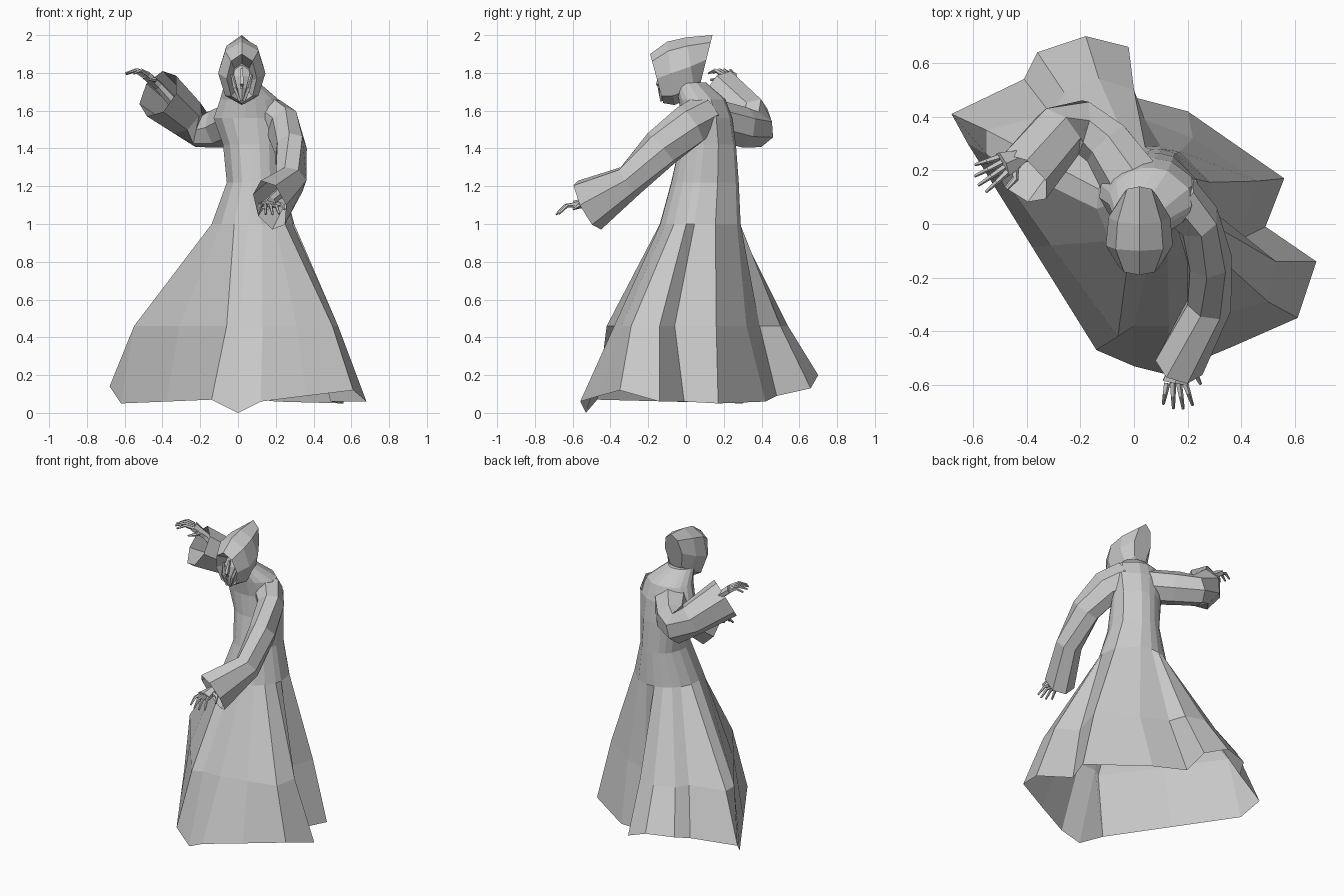
import bpy, bmesh
from math import sin, cos, pi, radians
from mathutils import Vector

cube = bpy.data.objects.get("Cube")
if cube:
    bpy.data.objects.remove(cube, do_unlink=True)

GREY = (0.58, 0.58, 0.58, 1.0)
cloth = bpy.data.materials.new("plain_grey")
cloth.use_nodes = True
cloth.diffuse_color = GREY
cloth.node_tree.nodes["Principled BSDF"].inputs["Base Color"].default_value = GREY


def loft(bm, rings, cap_start=False, cap_end=False):
    """Skin a list of rings that all have the same number of points."""
    loops = [[bm.verts.new(p) for p in ring] for ring in rings]
    for low, high in zip(loops, loops[1:]):
        for i in range(len(low)):
            j = (i + 1) % len(low)
            bm.faces.new((low[i], low[j], high[j], high[i]))
    if cap_start:
        bm.faces.new(loops[0][::-1])
    if cap_end:
        bm.faces.new(loops[-1])


def flat_ring(centre, rx, ry, angles):
    x, y, z = centre
    return [(x + rx * cos(a), y + ry * sin(a), z) for a in angles]


def tube(bm, stations, sides, **caps):
    """Loft along a path; each station is (centre, side radius, upright radius)."""
    centres = [Vector(s[0]) for s in stations]
    rings = []
    for i, (_, side_r, up_r) in enumerate(stations):
        ahead = (centres[min(i + 1, len(centres) - 1)] - centres[max(i - 1, 0)]).normalized()
        side = ahead.cross(Vector((0, 0, 1))).normalized()
        up = side.cross(ahead)
        turns = [2 * pi * (k + 0.5) / sides for k in range(sides)]
        rings.append([centres[i] + side * side_r * cos(t) + up * up_r * sin(t) for t in turns])
    loft(bm, rings, **caps)


def finish(name, bm):
    bmesh.ops.recalc_face_normals(bm, faces=bm.faces)
    mesh = bpy.data.meshes.new(name)
    bm.to_mesh(mesh)
    bm.free()
    mesh.materials.append(cloth)
    obj = bpy.data.objects.new(name, mesh)
    bpy.context.collection.objects.link(obj)
    return obj


# Robe: pleat columns as (angle at the waist, knee x, y, hem x, y, z)
PLEATS = [
    (-97, 0.0, -0.38, 0.0, -0.53, 0.0),
    (-78, 0.13, -0.38, 0.12, -0.56, 0.06),
    (-58, 0.31, -0.34, 0.36, -0.46, 0.09),
    (-40, 0.5, -0.29, 0.61, -0.35, 0.12),
    (-20, 0.53, -0.14, 0.68, -0.14, 0.06),
    (-8, 0.39, -0.06, 0.49, -0.01, 0.06),
    (22, 0.46, 0.16, 0.56, 0.17, 0.05),
    (65, 0.22, 0.32, 0.2, 0.42, 0.06),
    (85, 0.04, 0.39, -0.03, 0.48, 0.09),
    (100, 0.0, 0.5, -0.02, 0.66, 0.13),
    (115, -0.13, 0.54, -0.18, 0.7, 0.2),
    (130, -0.26, 0.49, -0.36, 0.64, 0.2),
    (145, -0.31, 0.41, -0.41, 0.54, 0.17),
    (165, -0.55, 0.35, -0.68, 0.41, 0.14),
    (185, -0.55, 0.26, -0.62, 0.3, 0.05),
    (220, -0.31, -0.08, -0.38, -0.085, 0.06),
    (243, -0.06, -0.42, -0.14, -0.47, 0.07),
]
angles = [radians(p[0]) for p in PLEATS]
waist = flat_ring((0.08, 0.075, 1.0), 0.22, 0.215, angles)
knee = [(p[1], p[2], 0.46) for p in PLEATS]
hem = [p[3:] for p in PLEATS]
torso = [
    ((0.09, 0.1, 1.22), 0.15, 0.18),
    ((0.08, 0.115, 1.42), 0.16, 0.15),
    ((0.06, 0.11, 1.56), 0.19, 0.135),
    ((0.06, 0.085, 1.66), 0.155, 0.125),
    ((0.02, 0.02, 1.75), 0.09, 0.085),
]
bm = bmesh.new()
loft(bm, [hem, knee, waist] + [flat_ring(*t, angles) for t in torso], cap_end=True)
finish("robe", bm)

# Sleeves, open at the cuffs
SLEEVES = {
    "left_sleeve": [
        ((0.15, 0.1, 1.58), 0.1, 0.11),
        ((0.235, 0.02, 1.52), 0.085, 0.12),
        ((0.28, -0.13, 1.4), 0.085, 0.11),
        ((0.28, -0.3, 1.23), 0.085, 0.09),
        ((0.17, -0.52, 1.1), 0.095, 0.15),
    ],
    "right_sleeve": [
        ((0.0, 0.15, 1.55), 0.12, 0.11),
        ((-0.1, 0.3, 1.51), 0.1, 0.11),
        ((-0.2, 0.37, 1.5), 0.1, 0.1),
        ((-0.28, 0.34, 1.57), 0.11, 0.11),
        ((-0.42, 0.17, 1.69), 0.12, 0.14),
    ],
}
for name, stations in SLEEVES.items():
    bm = bmesh.new()
    tube(bm, stations, 7, cap_start=True)
    finish(name, bm)


# Hands: forearm, palm, four arched fingers and a thumb
def hand(name, forearm, wrist, knuckles, reach, thumb_side):
    forearm, wrist, knuckles, reach = map(Vector, (forearm, wrist, knuckles, reach))
    across = reach.cross(Vector((0, 0, 1))).normalized() * thumb_side
    bm = bmesh.new()
    tube(bm, [(forearm, 0.035, 0.03), (wrist, 0.028, 0.025), (knuckles, 0.055, 0.024)],
         6, cap_start=True, cap_end=True)
    for i, length in enumerate((0.9, 1.0, 0.95, 0.75)):
        spread = across * (0.036 - 0.024 * i)
        base = knuckles + spread * 0.9
        bend = base + reach * 0.5 * length + spread * 0.3 + Vector((0, 0, 0.01))
        tip = base + reach * length + spread * 0.6 - Vector((0, 0, 0.02))
        tube(bm, [(base, 0.013, 0.014), (bend, 0.01, 0.01), (tip, 0.006, 0.006)],
             5, cap_start=True, cap_end=True)
    root = wrist.lerp(knuckles, 0.5) + across * 0.02
    bend = root + across * 0.045 + reach * 0.2
    tip = bend + across * 0.015 + reach * 0.4 - Vector((0, 0, 0.015))
    tube(bm, [(root, 0.016, 0.016), (bend, 0.012, 0.012), (tip, 0.006, 0.006)],
         5, cap_start=True, cap_end=True)
    finish(name, bm)


hand("left_hand", (0.23, -0.38, 1.17), (0.17, -0.5, 1.12), (0.155, -0.59, 1.1),
     (0.01, -0.1, -0.03), -1)
hand("right_hand", (-0.33, 0.29, 1.63), (-0.42, 0.25, 1.73), (-0.49, 0.22, 1.79),
     (-0.1, -0.06, 0.03), -1)

# Hood: tilted loops from the recess, over the rim, to the peak behind,
# each as (bottom y, bottom z, top y, top z, half width)
HOOD = [
    (-0.06, 1.67, -0.1, 1.85, 0.055),
    (-0.12, 1.64, -0.19, 1.9, 0.08),
    (-0.06, 1.63, -0.1, 1.965, 0.125),
    (0.05, 1.68, 0.0, 1.988, 0.115),
    (0.075, 1.74, 0.14, 2.0, 0.065),
]
rings = []
for y0, z0, y1, z1, half in HOOD:
    ring = []
    for k in range(8):
        a = 2 * pi * k / 8
        lift = (1 + cos(a)) / 2
        ring.append((0.02 + half * sin(a), y0 + (y1 - y0) * lift, z0 + (z1 - z0) * lift))
    rings.append(ring)
bm = bmesh.new()
loft(bm, rings, cap_start=True, cap_end=True)
finish("hood", bm)

# Gaunt face inside the hood: tapered mask, nose ridge and cheek folds
six = [2 * pi * k / 6 + pi / 6 for k in range(6)]
bm = bmesh.new()
loft(bm, [flat_ring(c, rx, ry, six) for c, rx, ry in (
    ((0.02, -0.07, 1.84), 0.035, 0.03),
    ((0.02, -0.08, 1.78), 0.055, 0.05),
    ((0.02, -0.09, 1.72), 0.04, 0.05),
    ((0.02, -0.1, 1.65), 0.02, 0.035))], cap_start=True, cap_end=True)
finish("face", bm)

bm = bmesh.new()
tube(bm, [((0.02, -0.12, 1.82), 0.008, 0.01), ((0.02, -0.15, 1.74), 0.014, 0.014),
          ((0.02, -0.14, 1.72), 0.008, 0.008)], 4, cap_start=True, cap_end=True)
for s in (-1, 1):
    tube(bm, [((0.02 + s * 0.05, -0.11, 1.79), 0.008, 0.01),
              ((0.02 + s * 0.035, -0.14, 1.72), 0.01, 0.012),
              ((0.02 + s * 0.012, -0.13, 1.65), 0.006, 0.008)],
         4, cap_start=True, cap_end=True)
finish("nose_and_cheeks", bm)
